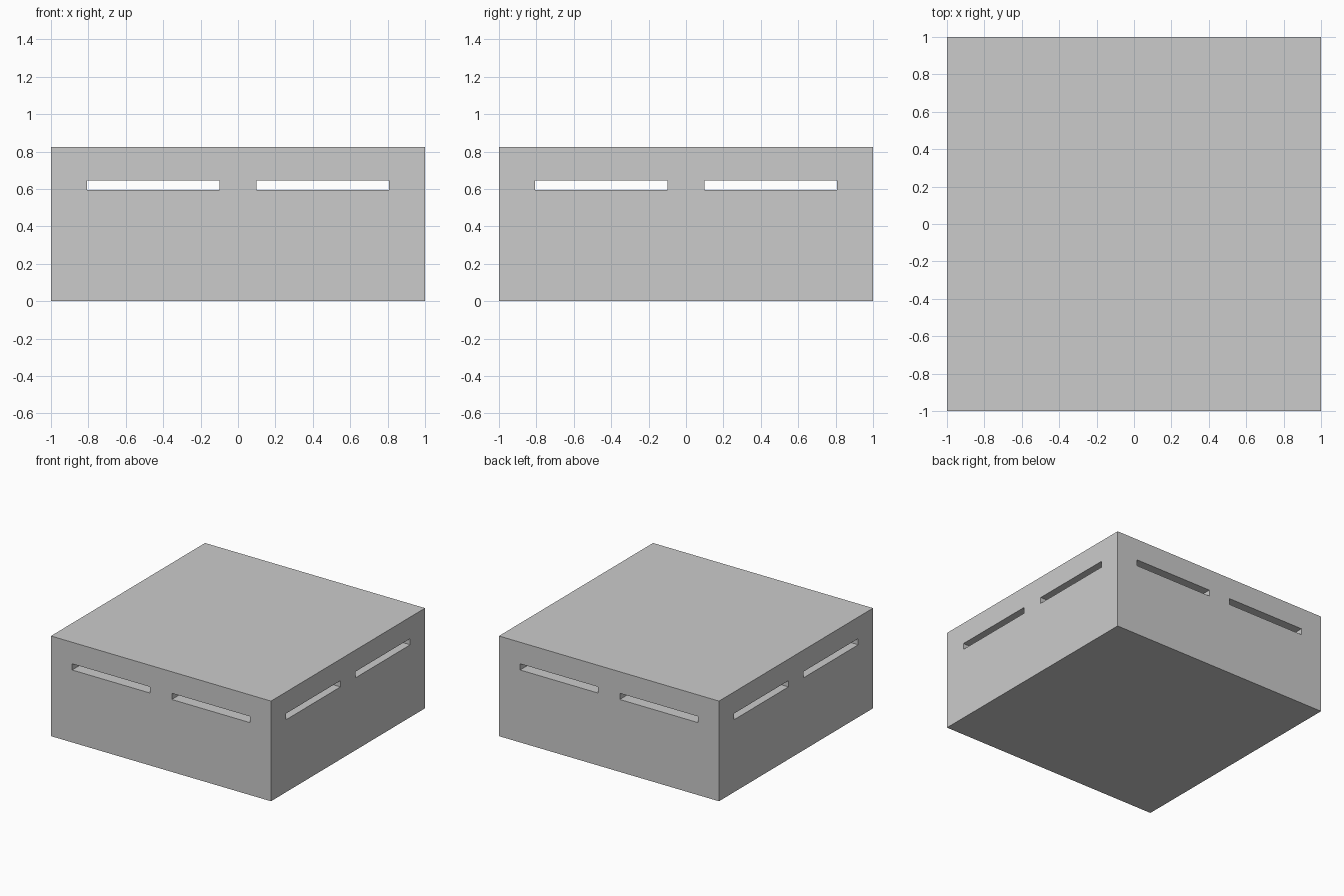
import bpy

if "Cube" in bpy.data.objects:
    bpy.data.objects.remove(bpy.data.objects["Cube"])

HEIGHT = 0.823
SLOT_Z0, SLOT_Z1 = 0.595, 0.646
SLOT_IN, SLOT_OUT = 0.098, 0.808


def box(name, lo, hi):
    size = [b - a for a, b in zip(lo, hi)]
    mid = [(a + b) / 2 for a, b in zip(lo, hi)]
    bpy.ops.mesh.primitive_cube_add(size=1, location=mid)
    ob = bpy.context.object
    ob.name = name
    ob.scale = size
    bpy.ops.object.transform_apply(location=True, rotation=False, scale=True)
    return ob


# Solid block
block = box("slotted_block", (-1, -1, 0), (1, 1, HEIGHT))

# Two through slots in each horizontal direction, crossing inside
cutters = []
for side in (-1, 1):
    a, b = sorted((side * SLOT_IN, side * SLOT_OUT))
    cutters.append(box("slot_cutter_front", (a, -1.2, SLOT_Z0), (b, 1.2, SLOT_Z1)))
    cutters.append(box("slot_cutter_side", (-1.2, a, SLOT_Z0), (1.2, b, SLOT_Z1)))

bpy.context.view_layer.objects.active = block
for cutter in cutters:
    mod = block.modifiers.new("slot", 'BOOLEAN')
    mod.operation = 'DIFFERENCE'
    mod.solver = 'EXACT'
    mod.object = cutter
    bpy.ops.object.modifier_apply(modifier=mod.name)

for cutter in cutters:
    bpy.data.objects.remove(cutter, do_unlink=True)
